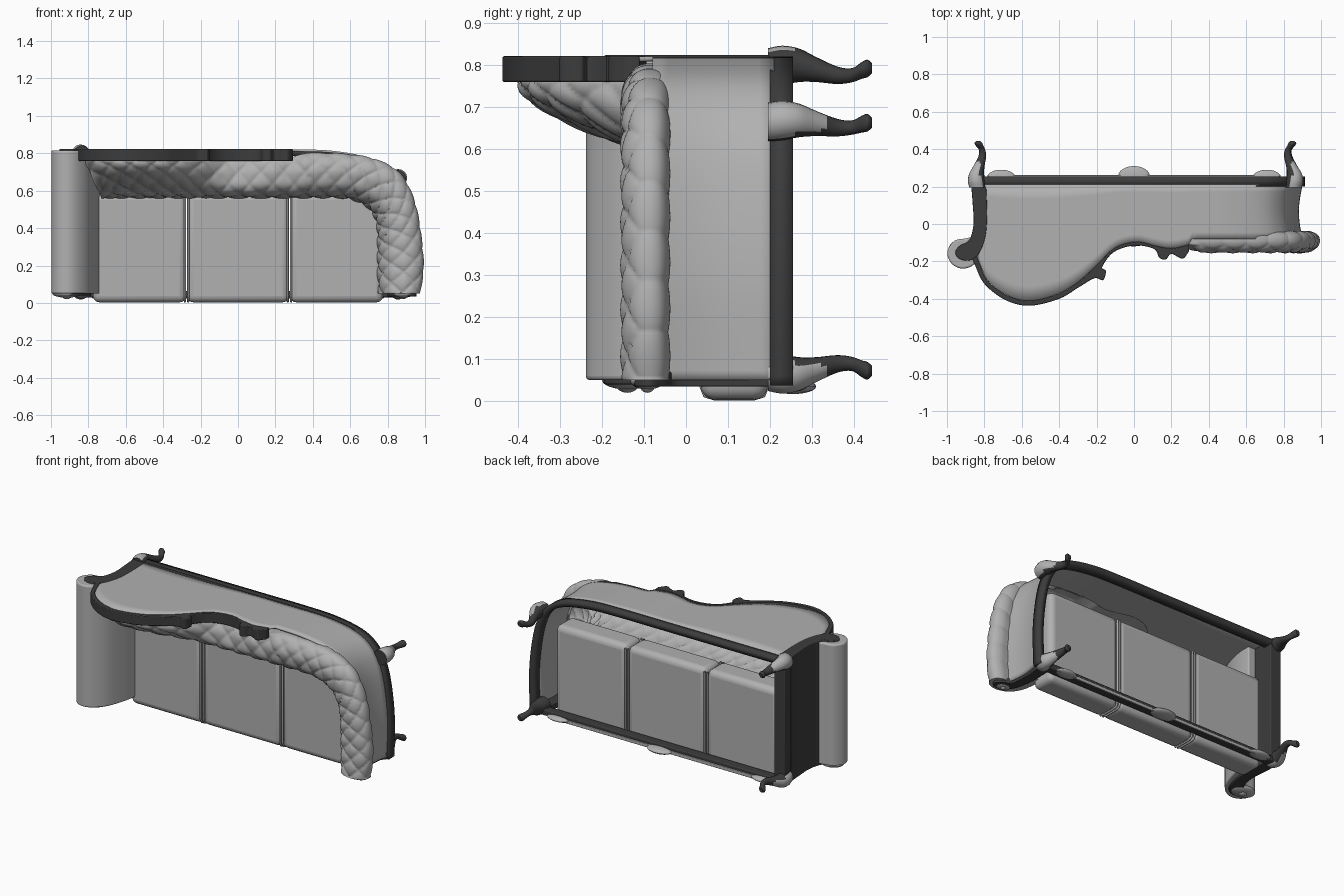
import bpy, bmesh, math
from mathutils import Vector

if "Cube" in bpy.data.objects:
    bpy.data.objects.remove(bpy.data.objects["Cube"])

def material(name, c):
    m = bpy.data.materials.new(name)
    m.diffuse_color = (c, c, c, 1)
    m.use_nodes = True
    m.node_tree.nodes["Principled BSDF"].inputs["Base Color"].default_value = m.diffuse_color
    return m

FABRIC = material("grey fabric", 0.44)
WOOD = material("dark wood", 0.045)

def finish(name, bm, mats, angle=40, recalc=True):
    if recalc:
        bmesh.ops.recalc_face_normals(bm, faces=bm.faces)
    me = bpy.data.meshes.new(name)
    bm.to_mesh(me)
    bm.free()
    ob = bpy.data.objects.new(name, me)
    bpy.context.collection.objects.link(ob)
    for m in mats:
        me.materials.append(m)
    bpy.ops.object.select_all(action='DESELECT')
    bpy.context.view_layer.objects.active = ob
    ob.select_set(True)
    bpy.ops.object.shade_smooth_by_angle(angle=math.radians(angle))
    return ob

def spline(pts, n=8):
    """Catmull-Rom through the points, n samples per span."""
    p = [Vector(q) for q in pts]
    p = [2 * p[0] - p[1]] + p + [2 * p[-1] - p[-2]]
    out = []
    for i in range(1, len(p) - 2):
        a, b, c, d = p[i - 1:i + 3]
        for k in range(n):
            t = k / n
            out.append(0.5 * (2 * b + (c - a) * t + (2 * a - 5 * b + 4 * c - d) * t * t
                              + (3 * b - a - 3 * c + d) * t ** 3))
    return out + [p[-2]]

def clamp(v, lo=0.0, hi=1.0):
    return max(lo, min(hi, v))

def grid(cols, cap_first=False):
    bm = bmesh.new()
    vs = [[bm.verts.new(p) for p in col] for col in cols]
    for a, b in zip(vs, vs[1:]):
        for j in range(len(a) - 1):
            bm.faces.new((a[j], b[j], b[j + 1], a[j + 1]))
    if cap_first:
        bm.faces.new(vs[0])
    return bm

def prism(name, pts, z0, z1, mat, bevel=0.0):
    bm = bmesh.new()
    face = bm.faces.new([bm.verts.new((p[0], p[1], z0)) for p in pts])
    ext = bmesh.ops.extrude_face_region(bm, geom=[face])
    bmesh.ops.translate(bm, vec=(0, 0, z1 - z0),
                        verts=[g for g in ext['geom'] if isinstance(g, bmesh.types.BMVert)])
    ob = finish(name, bm, [mat])
    if bevel:
        soften(ob, bevel)
    return ob

def soften(ob, width, segs=4):
    b = ob.modifiers.new("bevel", 'BEVEL')
    b.width, b.segments, b.limit_method, b.angle_limit = width, segs, 'ANGLE', math.radians(50)

def box(name, x0, x1, y0, y1, z0, z1, mat, bevel=0.0):
    return prism(name, [(x0, y0), (x1, y0), (x1, y1), (x0, y1)], z0, z1, mat, bevel)

def ellipsoid(name, c, r, mat):
    bm = bmesh.new()
    bmesh.ops.create_uvsphere(bm, u_segments=24, v_segments=12, radius=1)
    for v in bm.verts:
        v.co = Vector([v.co[i] * r[i] + c[i] for i in range(3)])
    return finish(name, bm, [mat])

# The sofa lies on its back: its top points to -y and its rear to +z.
# Crest contour: outer line with leaf bumps, inner line where the back ends
CREST_OUT = spline([(-.87, -.17), (-.85, -.22), (-.80, -.32), (-.69, -.405), (-.56, -.437), (-.40, -.40),
                    (-.29, -.335), (-.21, -.29), (-.165, -.30), (-.15, -.25), (-.17, -.23), (-.12, -.16),
                    (-.05, -.125), (.03, -.115), (.11, -.135), (.135, -.18), (.17, -.19), (.20, -.16),
                    (.26, -.185), (.295, -.145)], 6)
CREST_IN = spline([(-.84, -.17), (-.825, -.21), (-.78, -.305), (-.68, -.38), (-.56, -.41), (-.41, -.375),
                   (-.30, -.31), (-.20, -.22), (-.12, -.14), (-.05, -.105), (.03, -.095), (.11, -.115),
                   (.2, -.13), (.295, -.11)], 8)

def top(x):
    if x <= CREST_IN[0][0]:
        return CREST_IN[0][1]
    for a, b in zip(CREST_IN, CREST_IN[1:]):
        if a[0] <= x <= b[0]:
            return a[1] + (b[1] - a[1]) * (x - a[0]) / max(b[0] - a[0], 1e-6)
    return -.11

soften(prism("crest_rail", list(CREST_OUT) + list(reversed(CREST_IN)), .76, .822, WOOD), .004, 2)

# Outer back and right side panel, wrapping the round corner
PANEL = spline([(.89, .05), (.895, .28), (.875, .48), (.84, .62), (.78, .715), (.68, .775), (.5, .808),
                (.29, .815), (.05, .815), (-.2, .815), (-.4, .815), (-.62, .815), (-.835, .815)], 10)
cols = []
for x, z in PANEL:
    t = -.08 if x > .295 else top(x)
    side = clamp((x - .5) / .38)
    cols.append([(x - .02 * side * math.sin(math.pi * k / 8), .21 + (t - .21) * k / 8, z) for k in range(9)])
panel = finish("back_panel", grid(cols), [FABRIC])
s = panel.modifiers.new("thickness", 'SOLIDIFY')
s.thickness, s.offset = .012, 0

# Bottom rails
rail = finish("back_rail", grid([[(x, .2, z - .012), (x, .255, z - .012)] for x, z in PANEL]), [WOOD])
s = rail.modifiers.new("thickness", 'SOLIDIFY')
s.thickness, s.offset = .035, 0
box("front_rail", -.84, .88, .2, .255, .03, .065, WOOD, .006)
box("left_rail", -.865, -.79, .19, .255, .04, .82, WOOD, .006)
box("front_rail_trim", -.78, .78, .25, .262, .024, .045, FABRIC, .004)

# Left arm: dark scrolled side and smooth padded roll
side = spline([(-.87, .2), (-.862, .1), (-.858, 0), (-.88, -.085), (-.93, -.115), (-.955, -.15), (-.935, -.185),
               (-.88, -.195), (-.83, -.16), (-.795, -.07), (-.785, .05), (-.79, .2)], 6)
prism("left_arm_side", side, .04, .824, WOOD, .005)
pad = spline([(-.80, .12), (-.80, .04), (-.83, -.05), (-.89, -.075), (-.96, -.09), (-.998, -.15), (-.975, -.212),
              (-.92, -.238), (-.86, -.22), (-.80, -.155), (-.76, -.05), (-.742, .04), (-.74, .12)], 8)
prism("left_arm_padding", pad, .05, .815, FABRIC, .022)

# Right arm front post
post = spline([(.875, .2), (.865, .08), (.875, -.02), (.92, -.05), (.955, -.085), (.93, -.12),
               (.87, -.115), (.82, -.05), (.80, .06), (.80, .2)], 6)
prism("right_arm_post", post, .035, .07, WOOD, .004)

# Carved scroll ends on the arm fronts
for name, x, y, r in (("left_arm_carving", -.915, -.14, .06), ("right_arm_carving", .885, -.092, .042)):
    ellipsoid(name, (x, y, .05), (r * 1.3, r, .022), FABRIC)
    ellipsoid(name + "_centre", (x, y, .04), (r * .45, r * .45, .02), FABRIC)

# Tufted roll: lofted between an outer and an inner plan line
OUT = spline([(.975, .05), (.993, .2), (.975, .4), (.94, .56), (.87, .69), (.76, .76), (.6, .795), (.29, .805),
              (.05, .805), (-.2, .805), (-.42, .805), (-.64, .805), (-.845, .805)], 26)
INN = spline([(.75, .05), (.745, .18), (.745, .32), (.74, .42), (.71, .49), (.65, .535), (.55, .56), (.29, .56),
              (.05, .56), (-.18, .56), (-.37, .56), (-.56, .56), (-.73, .56)], 26)
PROFILE = spline([(.42, -.04), (.2, -.04), (.04, -.06), (.0, -.095), (.08, -.13), (.28, -.152), (.5, -.15),
                  (.75, -.125), (.93, -.06), (1, .03), (1, .12)], 6)
NV = len(PROFILE) - 1
cols, depth, run = [], [], 0.0
for i, (o, n) in enumerate(zip(OUT, INN)):
    if i:
        run += (o - OUT[i - 1]).length
    back = clamp((.9 - o[0]) / .4)
    tall = clamp((.36 - o[0]) / .1)
    dy = (top(o[0]) + .15) * tall
    col = []
    for j, (w, y) in enumerate(PROFILE):
        t = j / NV
        if t < .3:
            w *= 1 - .95 * back
        w = max(w, .16 * tall)
        g = 1 - clamp((w - .15) / .7) ** 1.6
        p = o.lerp(n, w)
        col.append(Vector((p[0], y + dy * g, p[1])))
        k = max(t - .35, 0) * (4.5 - 8 * min(dy, 0))
        a, b = run / .12 + k, run / .12 - k
        puff = math.sqrt(abs(math.sin(math.pi * a) * math.sin(math.pi * b)))
        amp = .006 + .010 * clamp((t - .3) / .2) * clamp((1 - t) / .15)
        depth.append(amp * (puff ** .6 - .8))
    cols.append(col)
bm = grid(cols, cap_first=True)
bm.normal_update()
bm.verts.ensure_lookup_table()
if bm.verts[20 * (NV + 1) + NV * 6 // 10].normal.y > 0:
    bmesh.ops.reverse_faces(bm, faces=bm.faces)
    bm.normal_update()
moved = [v.co + v.normal * d for v, d in zip(bm.verts, depth)]
for i, (v, c) in enumerate(zip(bm.verts, moved)):
    if i > NV:
        v.co = c
finish("tufted_back_and_arm", bm, [FABRIC], 60, recalc=False)

# Seat cushions with piping along the seams
for name, x0, x1 in (("left_cushion", -.775, -.277), ("middle_cushion", -.273, .273), ("right_cushion", .277, .775)):
    box(name, x0, x1, .035, .195, .003, .585, FABRIC, .035)
for sx in (-1, 1):
    for off in (-.009, .009):
        cu = bpy.data.curves.new("piping", 'CURVE')
        cu.dimensions, cu.bevel_depth, cu.bevel_resolution = '3D', .006, 2
        sp = cu.splines.new('POLY')
        loop = [(.036, .57), (.036, .04), (.046, .014), (.07, .007), (.16, .007), (.184, .014), (.194, .04), (.194, .57)]
        sp.points.add(len(loop) - 1)
        for pt, (y, z) in zip(sp.points, loop):
            pt.co = (sx * .275 + off, y, z, 1)
        cu.materials.append(FABRIC)
        bpy.context.collection.objects.link(bpy.data.objects.new("seat_piping", cu))

# Cabriole legs; the outward side of each knee carries pale carving
LEG = spline([(.195, 0, .046), (.23, .008, .047), (.27, .008, .04), (.31, -.008, .03), (.36, -.03, .021),
              (.395, -.03, .017), (.418, -.012, .02), (.432, -.004, .021), (.443, -.004, .012)], 4)
for name, x, z, ox, oz in (("front_left_leg", -.835, .07, -1, -.8), ("front_right_leg", .85, .07, 1, -.8),
                           ("back_left_leg", -.835, .795, -1, .8), ("back_right_leg", .85, .665, 1, .5)):
    out = Vector((ox, 0, oz)).normalized()
    cross = Vector((0, 1, 0)).cross(out)
    bm = bmesh.new()
    rings = []
    for y, o, r in LEG:
        c = Vector((x, y, z)) + out * o
        rings.append([bm.verts.new(c + r * (out * math.cos(q * math.pi / 8) + cross * math.sin(q * math.pi / 8)))
                      for q in range(16)])
    for a, b in zip(rings, rings[1:]):
        for q in range(16):
            bm.faces.new((a[q], a[(q + 1) % 16], b[(q + 1) % 16], b[q]))
    bm.faces.new(rings[0])
    bm.faces.new(rings[-1])
    bmesh.ops.recalc_face_normals(bm, faces=bm.faces)
    for f in bm.faces:
        if f.normal.dot(out) > .1 + max(0, f.calc_center_median().y - .24) * 5 and f.calc_center_median().y < .33:
            f.material_index = 1
    finish(name, bm, [WOOD, FABRIC])

# Carved ornaments under the front rail
ellipsoid("middle_ornament", (0, .255, .035), (.085, .055, .018), FABRIC)
for sx in (-1, 1):
    ellipsoid("side_ornament", (sx * .71, .25, .038), (.075, .04, .016), FABRIC)
